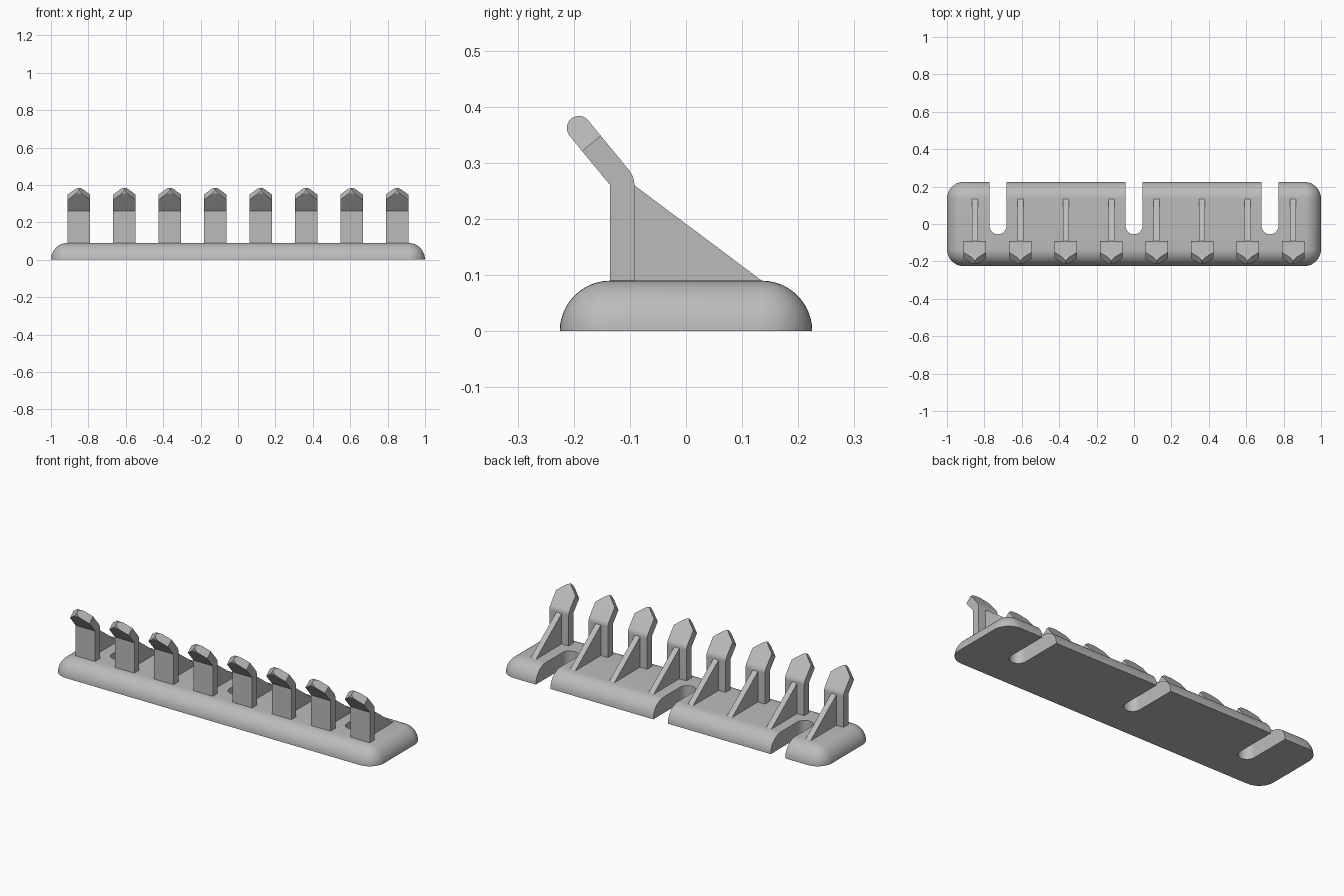
import bpy, bmesh, math
from mathutils import Vector

cube = bpy.data.objects.get("Cube")
if cube:
    bpy.data.objects.remove(cube, do_unlink=True)

grey = bpy.data.materials.new("plain_grey")
grey.use_nodes = True
colour = (0.5, 0.5, 0.5, 1)
grey.diffuse_color = colour
grey.node_tree.nodes["Principled BSDF"].inputs["Base Color"].default_value = colour


def finish(bm, name):
    bmesh.ops.recalc_face_normals(bm, faces=bm.faces)
    mesh = bpy.data.meshes.new(name)
    bm.to_mesh(mesh)
    bm.free()
    mesh.materials.append(grey)
    obj = bpy.data.objects.new(name, mesh)
    bpy.context.collection.objects.link(obj)
    return obj


def activate(obj):
    bpy.ops.object.select_all(action='DESELECT')
    obj.select_set(True)
    bpy.context.view_layer.objects.active = obj


def smooth(obj):
    activate(obj)
    bpy.ops.object.shade_smooth_by_angle(angle=math.radians(25))


def extrude(bm, points, offset):
    """Add a closed prism from a 3D outline and an extrusion vector."""
    face = bm.faces.new([bm.verts.new(p) for p in points])
    made = bmesh.ops.extrude_face_region(bm, geom=[face], use_keep_orig=True)["geom"]
    bmesh.ops.translate(bm, vec=offset,
                        verts=[v for v in made if isinstance(v, bmesh.types.BMVert)])


def arc(cy, cz, r, start, end, steps):
    angles = [math.radians(start + (end - start) * i / steps) for i in range(steps + 1)]
    return [(cy + r * math.cos(a), cz + r * math.sin(a)) for a in angles]


# Base: block with rounded top and corners, trimmed flat at the ground
HEIGHT, ROUND = 0.09, 0.09
bm = bmesh.new()
bmesh.ops.create_cube(bm, size=1)
bmesh.ops.scale(bm, vec=(2, 0.45, 0.4), verts=bm.verts)
bmesh.ops.translate(bm, vec=(0, 0, HEIGHT - 0.2), verts=bm.verts)
rounded = [e for e in bm.edges if max(v.co.z for v in e.verts) > 0]
bmesh.ops.bevel(bm, geom=rounded, offset=ROUND, segments=12, profile=0.5, affect='EDGES')
bmesh.ops.bisect_plane(bm, geom=bm.verts[:] + bm.edges[:] + bm.faces[:],
                       plane_co=(0, 0, 0), plane_no=(0, 0, -1), clear_outer=True)
bmesh.ops.holes_fill(bm, edges=[e for e in bm.edges if e.is_boundary])
base = finish(bm, "base")

# Round-ended slots open at the back
bm = bmesh.new()
for x in (-0.727, 0, 0.727):
    outline = arc(x, -0.01, 0.045, 180, 360, 16) + [(x + 0.045, 0.4), (x - 0.045, 0.4)]
    extrude(bm, [(px, py, -0.1) for px, py in outline], (0, 0, 0.4))
cutter = finish(bm, "slot_cutter")
cutter.hide_render = True
cut = base.modifiers.new("slots", 'BOOLEAN')
cut.object = cutter
cut.operation = 'DIFFERENCE'
cut.solver = 'EXACT'
activate(base)
bpy.ops.object.modifier_apply(modifier="slots")
bpy.data.objects.remove(cutter, do_unlink=True)
smooth(base)

# Hook: upright post bending into a forward-leaning head with a rounded end
HALF, THICK, LEAN = 0.06, 0.043, 40
lean = math.radians(LEAN)
along = Vector((0, -math.sin(lean), math.cos(lean)))
end = Vector((0, -0.191, 0.362))
profile = [(-0.135, 0.08), (-0.092, 0.08)]
profile += arc(-0.135, 0.26, THICK, 0, LEAN, 6)
profile += arc(end.y, end.z, THICK / 2, LEAN, LEAN + 180, 14)
profile += [(-0.135, 0.26)]
bm = bmesh.new()
extrude(bm, [(-HALF, y, z) for y, z in profile], (2 * HALF, 0, 0))

# Trim both sides of the head to a point
tip = end + along * THICK / 2
for side in (-1, 1):
    normal = along * HALF + Vector((side * 0.057, 0, 0))
    bmesh.ops.bisect_plane(bm, geom=bm.verts[:] + bm.edges[:] + bm.faces[:], dist=1e-5,
                           plane_co=tip, plane_no=normal, clear_outer=True)
    bmesh.ops.holes_fill(bm, edges=[e for e in bm.edges if e.is_boundary])
hook = finish(bm, "hook_1")
smooth(hook)

# Brace: thin triangular rib behind the post
bm = bmesh.new()
extrude(bm, [(-0.016, y, z) for y, z in
             [(-0.1, 0.08), (0.135, 0.08), (0.135, HEIGHT), (-0.092, 0.26), (-0.1, 0.26)]],
        (0.032, 0, 0))
brace = finish(bm, "brace_1")

# Repeat hook and brace along the base
for i in range(8):
    for part, name in ((hook, "hook"), (brace, "brace")):
        obj = part
        if i:
            obj = part.copy()
            obj.name = f"{name}_{i + 1}"
            bpy.context.collection.objects.link(obj)
        obj.location.x = (i - 3.5) * 0.243
